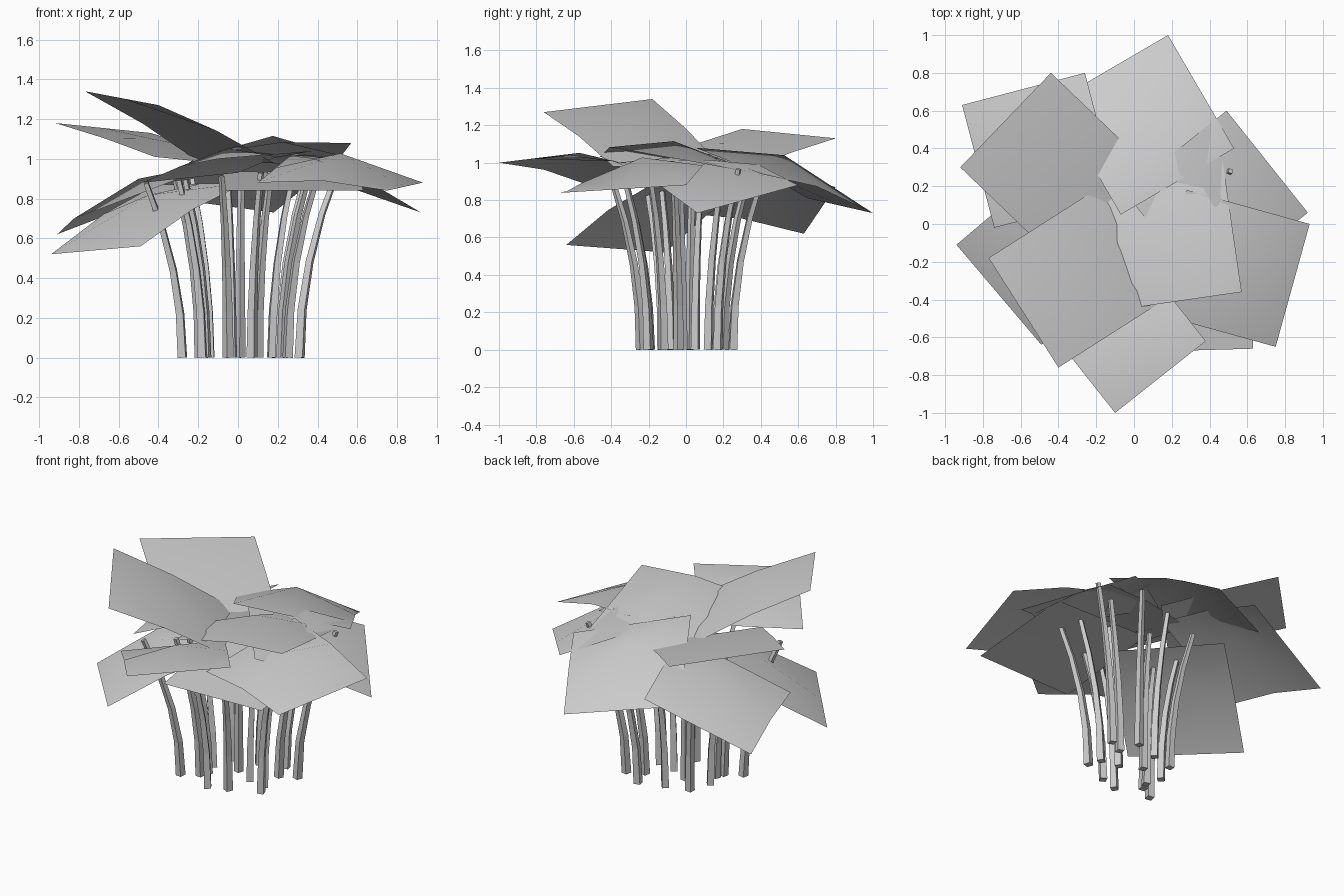
import bpy
import bmesh
from mathutils import Vector

cube = bpy.data.objects.get("Cube")
if cube:
    bpy.data.objects.remove(cube, do_unlink=True)

grey = bpy.data.materials.new("light_grey")
grey.use_nodes = True
colour = (0.6, 0.6, 0.6, 1.0)
grey.diffuse_color = colour
grey.node_tree.nodes["Principled BSDF"].inputs["Base Color"].default_value = colour

# Each leaf is a square: two outer corners, heights of the two inner corners, height of its peak
LEAVES = {
    "back_right_upper": ((-.44, .80, 1.13), (-.92, .30, 1.18), .96, 1.01, .03),
    "back_drooping": ((.18, 1.0, .73), (-.42, .65, .81), .94, 1.08, .15),
    "front_right_raised": ((-.77, -.18, 1.34), (-.40, -.76, 1.27), .98, .98, .07),
    "top_centre": ((.47, .33, .95), (.57, -.36, 1.08), .96, 1.03, .11),
    "front_level": ((-.10, -1.0, 1.0), (.38, -.62, 1.04), .88, .93, .09),
    "left_low": ((.93, 0, .88), (.75, -.65, .84), 1.03, .88, .12),
    "back_left": ((.49, .60, .88), (.92, .06, .73), 1.05, 1.0, .10),
    "back_right_low": ((-.91, .63, .62), (-.26, .80, .87), .73, .98, .10),
    "right_low": ((-.94, -.11, .52), (-.49, -.64, .56), .87, .88, .11),
    "front_left_low": ((-.06, -.68, .84), (.63, -.66, .84), .94, .92, .01),
}

# Where the stems leave the ground
STEM_BASES = [
    (.31, .17), (.17, .25), (.01, .20), (-.14, .16), (-.19, .02),
    (-.16, -.08), (-.28, -.19), (-.18, -.13), (-.05, -.24), (.07, -.20),
    (.22, -.04), (.21, .12), (-.03, .05), (.10, -.02), (.25, -.12),
]


def leaf_point(leaf, u, v):
    """Point on a leaf: u runs along the outer edge, v runs inward."""
    a, b = Vector(leaf[0]), Vector(leaf[1])
    edge = b - a
    inward = Vector((-edge.y, edge.x, 0))
    if inward.dot(a + b) > 0:
        inward.negate()
    c, d = a + inward, b + inward
    c.z, d.z = leaf[2], leaf[3]
    point = a.lerp(b, u).lerp(c.lerp(d, u), v)
    point.z += leaf[4] * 4 * v * (1 - v) * (0.25 + 3 * u * (1 - u))
    return point


def make_leaf(name, leaf, steps=2):
    bm = bmesh.new()
    rows = [[bm.verts.new(leaf_point(leaf, i / steps, j / steps))
             for i in range(steps + 1)] for j in range(steps + 1)]
    for j in range(steps):
        for i in range(steps):
            face = bm.faces.new((rows[j][i], rows[j][i + 1],
                                 rows[j + 1][i + 1], rows[j + 1][i]))
            face.smooth = True
            face.normal_update()
            if face.normal.z < 0:
                face.normal_flip()
    mesh = bpy.data.meshes.new(name)
    bm.to_mesh(mesh)
    bm.free()
    mesh.materials.append(grey)
    bpy.context.collection.objects.link(bpy.data.objects.new(name, mesh))


def make_stem(name, base, tip, steps=4):
    """Square tapering stem that rises straight and then bends outward."""
    curve = bpy.data.curves.new(name, "CURVE")
    curve.dimensions = "3D"
    curve.bevel_depth = 0.029
    curve.bevel_resolution = 0
    curve.use_fill_caps = True
    spline = curve.splines.new("POLY")
    spline.points.add(steps)
    spline.use_smooth = False
    for k, point in enumerate(spline.points):
        t = k / steps
        pos = base.lerp(tip, t * t)
        pos.z = tip.z * t
        point.co = (*pos, 1)
        point.radius = 1 - 0.45 * t
    curve.materials.append(grey)
    bpy.context.collection.objects.link(bpy.data.objects.new(name, curve))


for name, leaf in LEAVES.items():
    make_leaf(name + "_leaf", leaf)

# Stems fan outward from the middle, ending lower under the low leaves on the right
for n, (x, y) in enumerate(STEM_BASES):
    base = Vector((x, y, 0))
    tip = base * 1.65
    tip.z = 0.92 + 0.09 * tip.x
    make_stem(f"stem_{n + 1}", base, tip)
